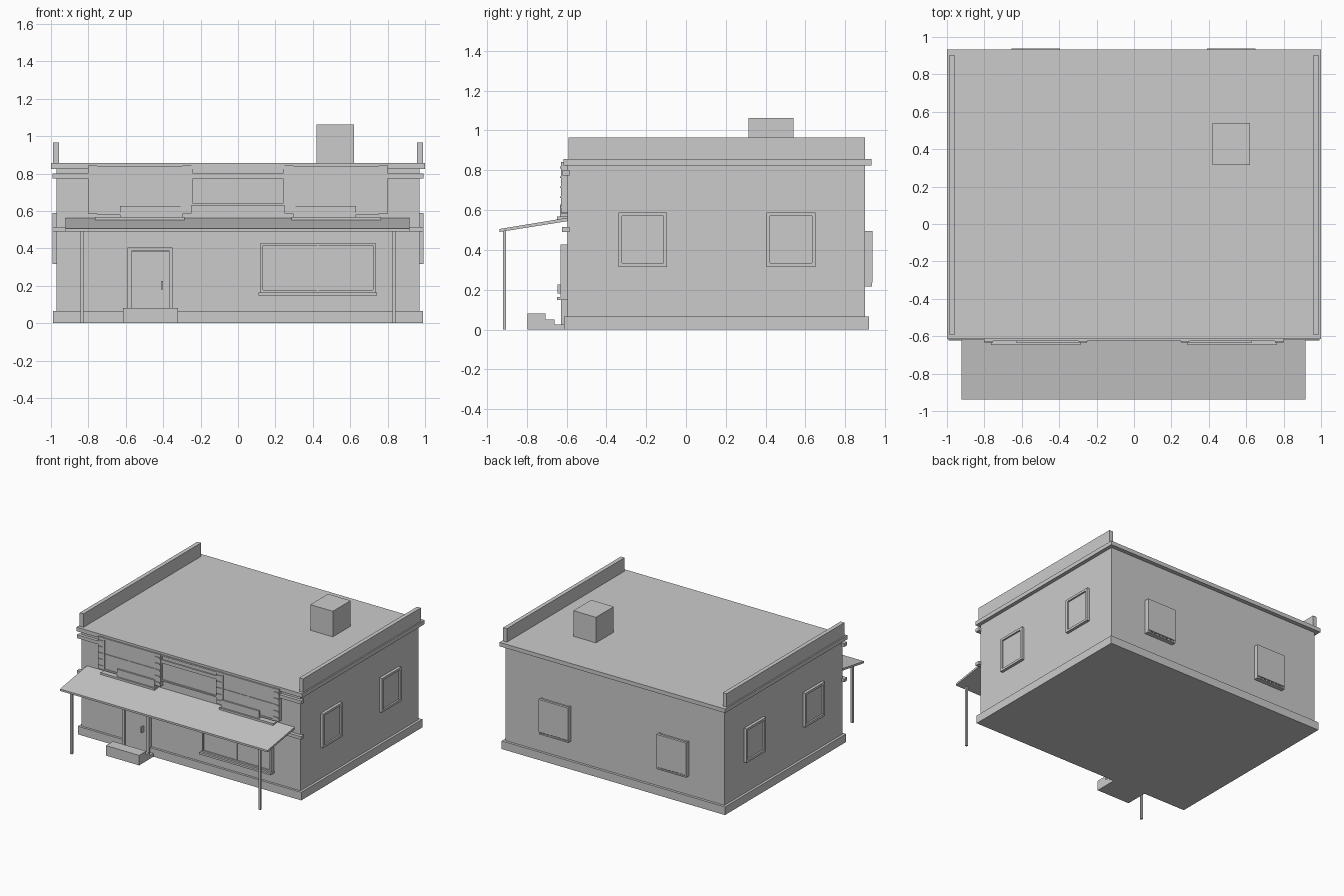
import bpy, bmesh

if "Cube" in bpy.data.objects:
    bpy.data.objects.remove(bpy.data.objects["Cube"])


def box(name, x, y, z):
    """Box from (min, max) ranges on each axis."""
    bm = bmesh.new()
    bmesh.ops.create_cube(bm, size=1)
    for v in bm.verts:
        for i, r in enumerate((x, y, z)):
            v.co[i] = r[0] if v.co[i] < 0 else r[1]
    return finish(name, bm)


def finish(name, bm):
    me = bpy.data.meshes.new(name)
    bmesh.ops.recalc_face_normals(bm, faces=bm.faces)
    bm.to_mesh(me)
    bm.free()
    ob = bpy.data.objects.new(name, me)
    bpy.context.collection.objects.link(ob)
    return ob


def extrude_profile(name, pts, x0, x1):
    """Extrude a (y, z) outline along x."""
    bm = bmesh.new()
    f = bm.faces.new([bm.verts.new((x0, y, z)) for y, z in pts])
    r = bmesh.ops.extrude_face_region(bm, geom=[f])
    for v in r["geom"]:
        if isinstance(v, bmesh.types.BMVert):
            v.co.x = x1
    return finish(name, bm)


def window(name, axis, wall, out, a, z, pane, t=0.015, cols=1, rows=1):
    """Framed window on a wall; a = range along the wall, out/pane = planes."""
    def part(label, ar, zr, plane):
        d = tuple(sorted((wall, plane)))
        if axis == 'y':
            box(name + label, ar, d, zr)
        else:
            box(name + label, d, ar, zr)
    part("_pane", (a[0] + t / 2, a[1] - t / 2), (z[0] + t / 2, z[1] - t / 2), pane)
    part("_jamb", (a[0], a[0] + t), z, out)
    part("_jamb", (a[1] - t, a[1]), z, out)
    for zr in ((z[0], z[0] + t), (z[1] - t, z[1])):
        part("_rail", (a[0] + t, a[1] - t), zr, out)
    bar = pane + (out - pane) * 0.8
    for i in range(1, cols):
        c = a[0] + (a[1] - a[0]) * i / cols
        part("_mullion", (c - .004, c + .004), (z[0] + t, z[1] - t), bar)
    for i in range(1, rows):
        c = z[0] + (z[1] - z[0]) * i / rows
        part("_glazing_bar", (a[0] + t, a[1] - t), (c - .004, c + .004), bar)


# Main volume, plinth and roof
box("walls", (-.97, .97), (-.595, .90), (0, .84))
box("plinth", (-.99, .99), (-.613, .92), (0, .065))
box("roof_slab", (-1, 1), (-.615, .933), (.825, .857))
box("upper_band", (-.993, .993), (-.62, -.585), (.773, .80))
box("middle_band", (-.993, .993), (-.622, -.585), (.49, .515))
box("chimney", (.42, .62), (.315, .54), (.85, 1.062))

# Side parapets and side windows
for s in (-1, 1):
    box("parapet", tuple(sorted((s * .957, s * .99))), (-.59, .90), (.85, .965))
    for y in ((-.34, -.095), (.405, .65)):
        window("side_window", 'x', s * .965, s * .993, y, (.315, .588), s * .98, .018)

# Back windows with a row of short bars at the foot
for c in (-.525, .52):
    box("back_window_pane", (c - .125, c + .125), (.895, .912), (.225, .49))
    box("back_window_panel", (c - .13, c + .13), (.918, .938), (.235, .495))
    box("back_window_sill", (c - .13, c + .13), (.895, .935), (.215, .225))
    for s in (-1, 1):
        e = c + s * .124
        box("back_window_jamb", (e - .006, e + .006), (.895, .935), (.22, .495))
    for i in range(7):
        x = c - .105 + i * .035
        box("back_window_bar", (x - .005, x + .005), (.92, .932), (.22, .24))

# Upper front windows with slatted shutters, sill and low box
for s in (-1, 1):
    c = s * .525
    window("upper_window", 'y', -.59, -.626, (c - .23, c + .23), (.58, .84), -.62, .012, 2, 2)
    box("upper_sill", (c - .24, c + .24), (-.647, -.59), (.552, .568))
    box("window_box", tuple(sorted((s * .295, s * .63))), (-.634, -.59), (.567, .627))
    for e in (-.252, .252):
        box("shutter", (c + e - .024, c + e + .024), (-.628, -.59), (.585, .842))
        for i in range(5):
            z = .61 + i * .05
            box("shutter_slat", (c + e - .022, c + e + .022), (-.633, -.62), (z, z + .008))

# Centre panel between the upper windows
window("centre_panel", 'y', -.59, -.622, (-.25, .25), (.63, .84), -.61, .01)

# Lower shop window
window("shop_window", 'y', -.59, -.63, (.12, .735), (.163, .428), -.62, .013, 2)
box("shop_sill", (.11, .742), (-.648, -.59), (.148, .164))

# Door
box("door", (-.568, -.368), (-.615, -.59), (.02, .385))
for x in ((-.59, -.567), (-.37, -.35)):
    box("door_jamb", x, (-.627, -.59), (.02, .405))
box("door_head", (-.567, -.37), (-.627, -.59), (.387, .405))
box("door_handle", (-.413, -.402), (-.645, -.61), (.18, .225))

# Stepped doorstep
extrude_profile("doorstep", [(-.795, 0), (-.795, .08), (-.705, .08), (-.705, .05),
                             (-.66, .05), (-.66, .026), (-.61, .026), (-.61, 0)], -.615, -.32)

# Sloping awning and its posts
extrude_profile("awning", [(-.937, .49), (-.937, .505), (-.59, .562), (-.59, .545)], -.922, .918)
for s in (-1, 1):
    x = s * .835
    box("awning_post", (x - .008, x + .008), (-.92, -.904), (0, .499))
